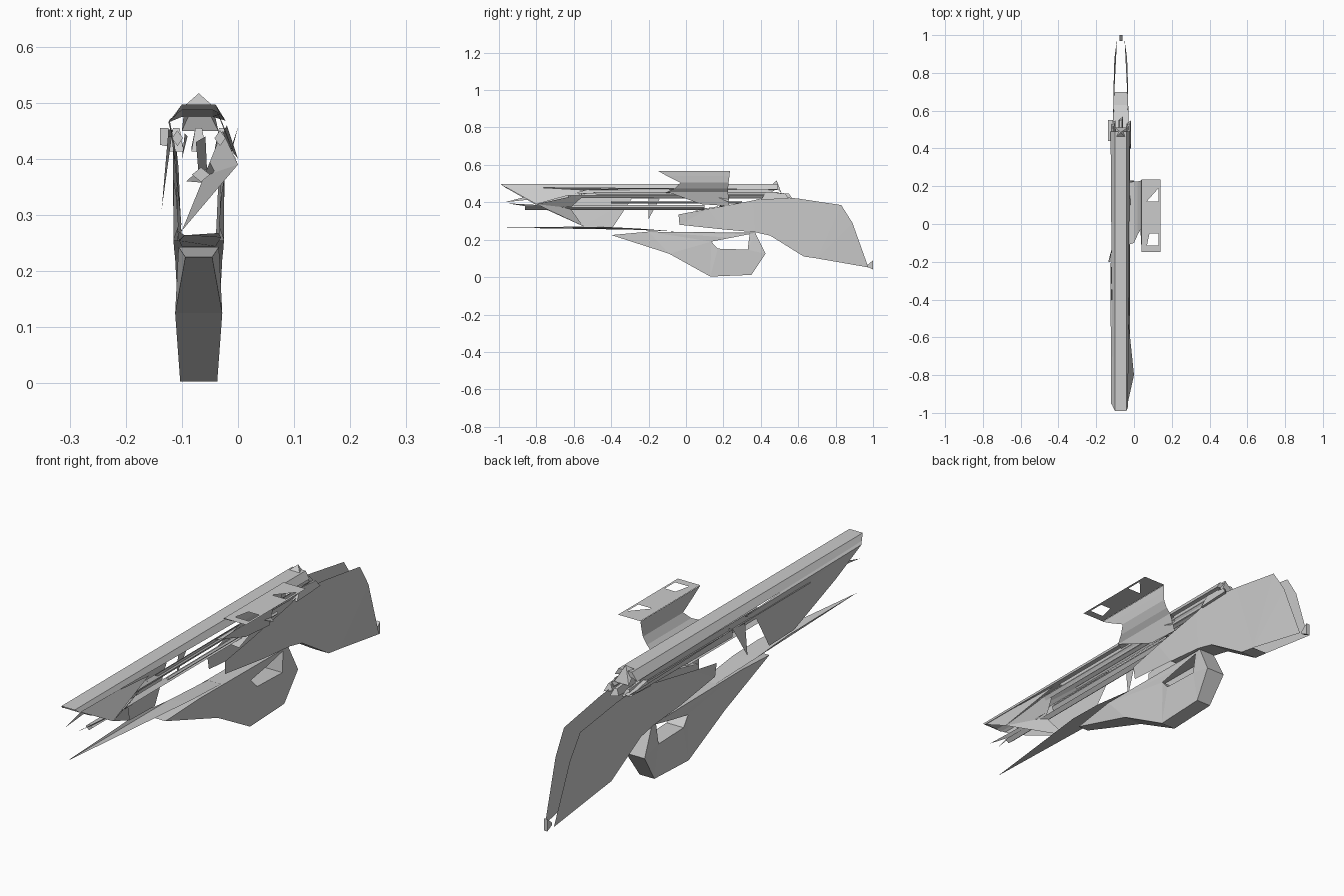
import bpy, bmesh

CX = -0.07  # centre plane of the gun body


def finish(name, bm):
    bmesh.ops.remove_doubles(bm, verts=bm.verts, dist=0.0005)
    bmesh.ops.triangulate(bm, faces=[f for f in bm.faces if len(f.verts) > 4])
    bmesh.ops.recalc_face_normals(bm, faces=bm.faces)
    me = bpy.data.meshes.new(name)
    bm.to_mesh(me)
    bm.free()
    ob = bpy.data.objects.new(name, me)
    bpy.context.collection.objects.link(ob)
    return ob


def face(bm, pts):
    return bm.faces.new([bm.verts.new(p) for p in pts])


def sheet(name, *polys):
    """Thin plates given directly as xyz outlines."""
    bm = bmesh.new()
    for p in polys:
        face(bm, p)
    return finish(name, bm)


def shell(name, polys, walls):
    """Mirrored side plates from (y, z, half width) outlines, joined by wall strips."""
    bm = bmesh.new()
    for s in (-1, 1):
        for p in polys:
            face(bm, [(CX + s * h, y, z) for y, z, h in p][::s])
    for w in walls:
        for (y0, z0, h0), (y1, z1, h1) in zip(w, w[1:]):
            face(bm, [(CX - h0, y0, z0), (CX + h0, y0, z0),
                      (CX + h1, y1, z1), (CX - h1, y1, z1)])
    return finish(name, bm)


def loft(name, a, b, caps=True, closed=True):
    """Straight skin between two matching xyz outlines."""
    bm = bmesh.new()
    n = len(a)
    for i in range(n if closed else n - 1):
        j = (i + 1) % n
        face(bm, [a[i], a[j], b[j], b[i]])
    if caps:
        face(bm, a[::-1])
        face(bm, b)
    return finish(name, bm)


def bar(name, x, z, y0, y1, w, h):
    sec = [(-w, 0), (0, -h), (w, 0), (0, h)]
    return loft(name, [(x + u, y0, z + v) for u, v in sec],
                [(x + u, y1, z + v) for u, v in sec])


# Stock and receiver: two side plates, open at top and back
front_top, front_low = (-0.04, 0.335, .040), (-0.035, 0.28, .036)
under = [front_low, (0.2, 0.255, .045), (0.37, 0.24, .044), (0.45, 0.222, .042),
         (0.63, 0.11, .036), (0.70, 0.10, .034)]
stock = under + [(0.975, 0.052, .020), (0.89, 0.29, .032), (0.83, 0.385, .036),
                 (0.6, 0.42, .040), (0.45, 0.435, .044), (0.36, 0.41, .046),
                 (0.12, 0.365, .045), front_top]
shell("stock_receiver", [stock], [under[1:]])
loft("butt_tip", [(-.078, .97, .055), (-.062, .97, .055), (-.062, 1, .04), (-.078, 1, .04)],
     [(-.078, .97, .065), (-.062, .97, .065), (-.062, 1, .09), (-.078, 1, .09)])

# Lower body with trigger opening
nose, nose_top, rear_top = (-0.4, .225, .024), (-0.2, .243, .036), (.37, .238, .036)
bot, keel, heel, rear = (.13, .003, .033), (-.09, .125, .042), (.35, .012, .033), (.425, .125, .042)
h1, h2, h3 = (.135, .19, .034), (.17, .152, .038), (.33, .147, .038)
h4, h5 = (.34, .23, .034), (.24, .21, .036)
shell("lower_body",
      [[nose, nose_top, rear_top, h4, h5, h1, h2, bot, keel],
       [bot, h2, h3, h4, rear_top, rear, heel]],
      [[nose, keel, bot, heel, rear, rear_top], [h1, h2, h3, h4],
       [nose, nose_top, rear_top]])
sheet("trigger", [(-.07, .35, .235), (-.07, .365, .235), (-.075, .35, .08)],
      [(-.10, .36, .24), (-.04, .36, .24), (-.065, .35, .12)])

# Top rail, with a raked nose
rail = [(-.124, .465), (-.1, .497), (-.04, .497), (-.022, .468), (-.045, .475), (-.1, .475)]
loft("top_rail", [(x if abs(x - CX) < .04 else CX + (x - CX) * .8,
                   -.99 + (.497 - z) * .8, z if z > .49 else z + .012) for x, z in rail],
     [(x, .49, z) for x, z in rail])
sheet("rear_sight", [(-.095, .46, .495), (-.045, .46, .495), (-.07, .485, .517)],
      [(-.095, .46, .495), (-.07, .485, .517), (-.1, .51, .45)],
      [(-.045, .46, .495), (-.07, .485, .517), (-.035, .51, .45)],
      [(-.07, .485, .517), (-.1, .51, .45), (-.035, .51, .45)])

# Front side plates
sheet("left_front_panel", [(-.1, -.98, .488), (-.122, -.95, .47), (-.112, -.8, .385), (-.1, -.55, .272),
                           (-.1, -.39, .268), (-.112, -.29, .42), (-.124, -.2, .465)])
sheet("right_front_panel", [(-.04, -.98, .49), (0, -.8, .39), (-.028, -.53, .465)],
      [(0, -.8, .39), (-.1, -.55, .272), (-.06, -.62, .37)],
      [(0, -.8, .39), (-.06, -.62, .37), (-.028, -.53, .45)])
sheet("left_fin", [(-.125, -.2, .44), (-.118, -.13, .44), (-.136, -.2, .31)])

# Long thin bars and barrels
bar("barrel", -.066, .372, -.86, .10, .016, .013)
bar("upper_rod", -.032, .437, -.63, .52, .010, .014)
bar("left_rod", -.108, .437, -.63, .52, .010, .014)
bar("middle_rod", -.035, .40, -.4, .3, .006, .007)
sheet("barrel_tip", [(-.1, -.97, .40), (-.09, -.6, .44), (-.095, -.8, .445)],
      [(-.05, -.96, .395), (-.04, -.6, .375), (-.06, -.8, .37)])
sheet("rod_cover_right", [(-.028, -.45, .428), (-.028, .4, .425), (-.024, .5, .455), (-.024, -.5, .455)])
sheet("rod_cover_left", [(-.113, -.3, .42), (-.113, .4, .42), (-.12, .48, .468), (-.12, -.3, .468)])

# Flat lower spike
sheet("lower_spike", [(-.095, -.96, .264), (-.035, -.42, .268), (-.03, -.26, .26), (-.105, -.3, .254)],
      [(-.105, -.3, .254), (-.03, -.26, .26), (-.04, -.05, .244), (-.1, -.05, .244)],
      [(-.095, -.96, .264), (-.105, -.3, .254), (-.108, -.5, .272)])

# Side bar with a folded front lip
sheet("side_bar", [(-.139, -.1, .425), (-.137, .5, .43), (-.137, .56, .44), (-.139, -.1, .455)],
      [(-.139, -.1, .425), (-.124, -.1, .422), (-.124, -.1, .455), (-.139, -.1, .455)],
      [(-.137, .44, .455), (-.11, .44, .45), (-.11, .55, .43), (-.137, .55, .43)])

# Small bolt pieces around the receiver rear
for i, (x, y) in enumerate([(-.028, .46), (-.11, .46), (-.07, .48)]):
    loft(f"bolt_piece_{i + 1}",
         [(x - .013, y - .06, .413), (x + .013, y - .06, .413), (x + .006, y - .03, .455), (x - .006, y - .03, .455)],
         [(x - .013, y + .07, .42), (x + .013, y + .09, .42), (x + .006, y + .07, .446), (x - .006, y + .07, .446)])
sheet("inner_feed_ramp", [(-.092, .05, .36), (-.03, .05, .355), (-.06, .25, .39)],
      [(-.075, .1, .43), (-.058, .1, .44), (-.055, .2, .375), (-.07, .2, .37)])

# Side mount: curved wing, skirt below and a flat plate with cut-outs
loft("mount_wing",
     [(.04, -.15, .568), (.038, -.1, .54), (.034, -.03, .505), (.018, -.06, .475), (.0, -.1, .456), (-.03, -.11, .448)],
     [(.04, .235, .568), (.038, .232, .54), (.034, .228, .505), (.018, .225, .475), (.0, .225, .456), (-.03, .22, .448)],
     caps=False, closed=False)
sheet("mount_skirt", [(.0, -.1, .456), (.0, .225, .456), (-.02, .23, .38), (-.022, .08, .39)],
      [(-.03, .23, .44), (.0, .23, .40), (-.02, .1, .46)])
bm = bmesh.new()
xs, ys = [.04, .068, .13, .14], [-.148, -.115, -.05, .12, .19, .235]
for i in range(3):
    for j in range(5):
        cell = [(xs[i], ys[j]), (xs[i + 1], ys[j]), (xs[i + 1], ys[j + 1]), (xs[i], ys[j + 1])]
        if i == 1 and j == 1:
            cell = [cell[0], (.082, ys[2]), cell[3]]
        elif i == 1 and j == 3:
            cell = [cell[0], cell[2], cell[3]]
        face(bm, [(x, y, .569) for x, y in cell])
finish("mount_plate", bm)
